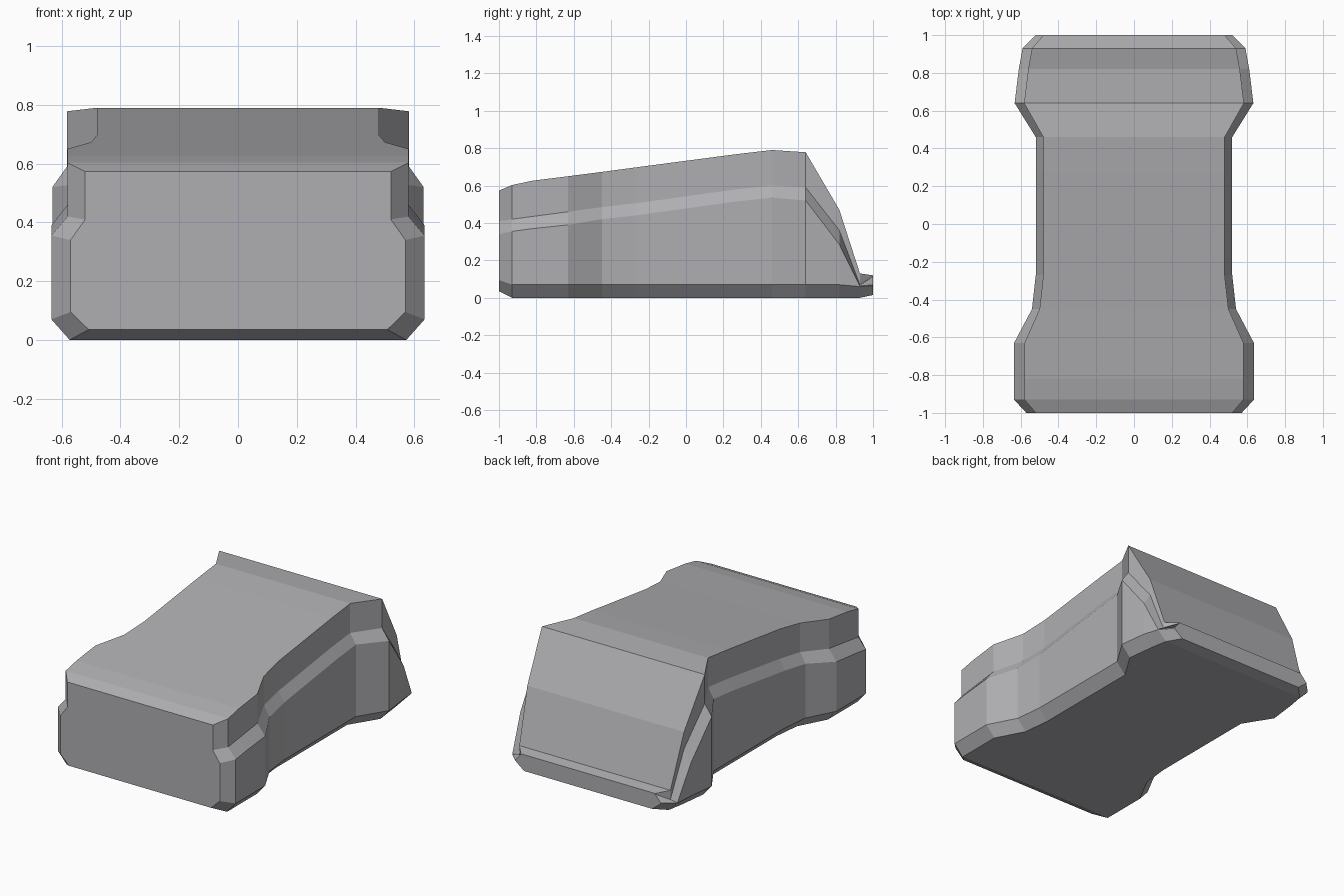
import bpy, bmesh

if "Cube" in bpy.data.objects:
    bpy.data.objects.remove(bpy.data.objects["Cube"])

# Stations along y: y, lower half width, upper half width,
# z of base, base bevel, ledge bottom, ledge top, roof
stations = [
    (-1.00, .57, .52, .035, .095, .34, .41, .573),
    (-0.93, .635, .58, 0, .07, .355, .42, .603),
    (-0.82, .635, .58, 0, .07, .37, .435, .626),
    (-0.63, .635, .58, 0, .07, .39, .46, .65),
    (-0.45, .54, .50, 0, .07, .42, .485, .673),
    (-0.27, .52, .48, 0, .07, .44, .505, .697),
    (0.27, .52, .48, 0, .07, .515, .58, .768),
    (0.46, .52, .48, 0, .07, .535, .60, .79),
    (0.64, .632, .582, 0, .07, .52, .59, .778),
    (0.82, .61, .56, 0, .07, .285, .36, .47),
    (0.93, .59, .54, 0, .06, .063, .07, .13),
    (1.00, .52, .48, .015, .065, .07, .115, .12),
]


def section(bm, y, low, up, base, bevel, ledge0, ledge1, roof):
    """One closed, symmetric cross-section ring."""
    half = [(low - .062, base), (low, bevel), (low, ledge0), (up, ledge1), (up, roof)]
    points = half + [(-x, z) for x, z in reversed(half)]
    return [bm.verts.new((x, y, z)) for x, z in points]


# Waisted body shell lofted from front to sloping back
bm = bmesh.new()
rings = [section(bm, *s) for s in stations]
for a, b in zip(rings, rings[1:]):
    n = len(a)
    for i in range(n):
        j = (i + 1) % n
        bm.faces.new((a[i], a[j], b[j], b[i]))
bm.faces.new(rings[0])
bm.faces.new(rings[-1])
bmesh.ops.recalc_face_normals(bm, faces=bm.faces[:])

mesh = bpy.data.meshes.new("body_shell")
bm.to_mesh(mesh)
bm.free()
body = bpy.data.objects.new("body_shell", mesh)
bpy.context.collection.objects.link(body)

# Dark grey casing colour
casing = bpy.data.materials.new("casing_grey")
casing.diffuse_color = (.43, .425, .445, 1)
casing.use_nodes = True
casing.node_tree.nodes["Principled BSDF"].inputs["Base Color"].default_value = casing.diffuse_color
mesh.materials.append(casing)
